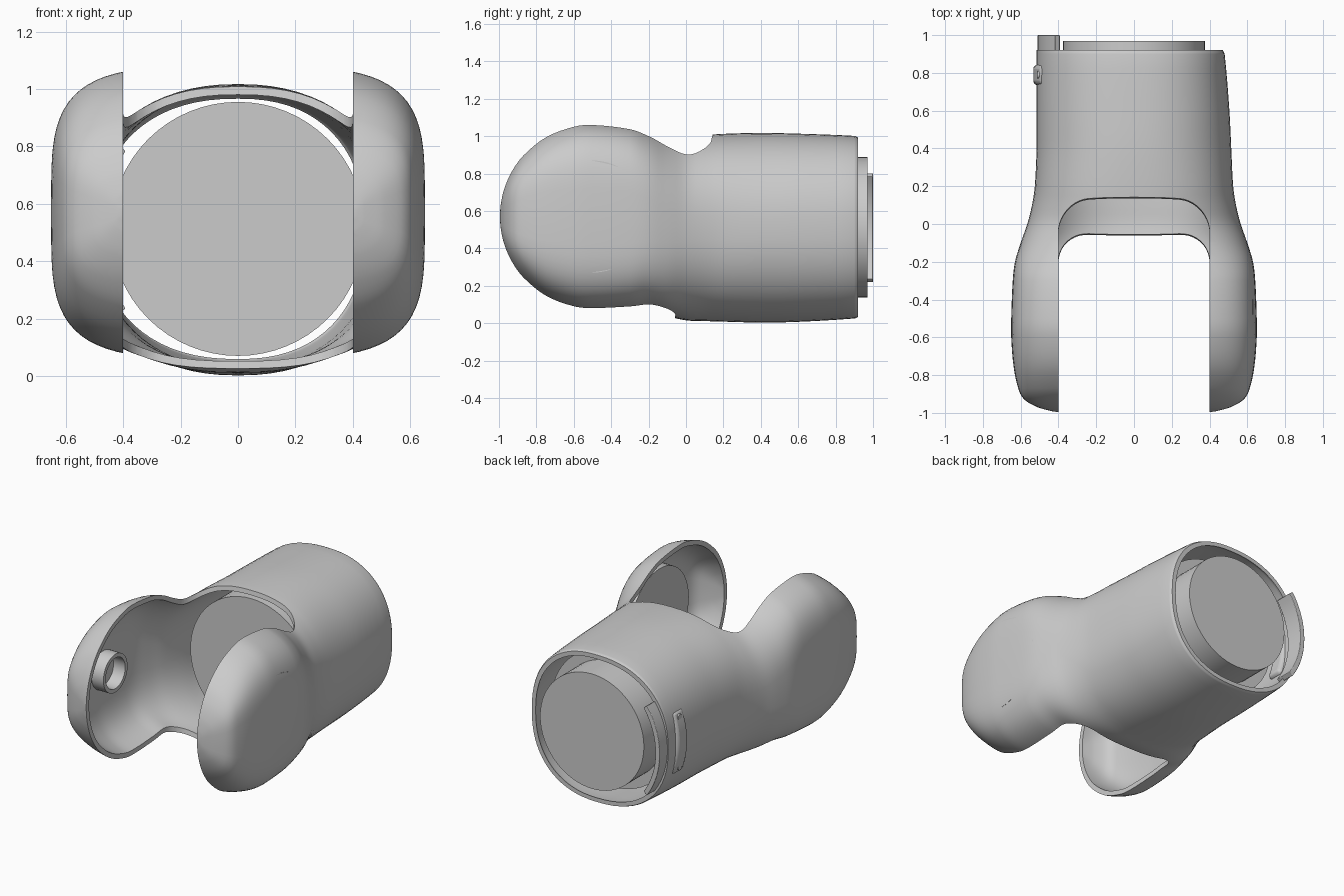
import bpy, bmesh, math
from math import sin, cos, pi
from mathutils import Vector

if "Cube" in bpy.data.objects:
    bpy.data.objects.remove(bpy.data.objects["Cube"])

WALL = 0.028


def finish(name, bm, angle=35):
    bmesh.ops.recalc_face_normals(bm, faces=bm.faces)
    me = bpy.data.meshes.new(name)
    bm.to_mesh(me)
    bm.free()
    ob = bpy.data.objects.new(name, me)
    bpy.context.collection.objects.link(ob)
    smooth(ob, angle)
    return ob


def smooth(ob, angle=35):
    bpy.ops.object.select_all(action='DESELECT')
    ob.select_set(True)
    bpy.context.view_layer.objects.active = ob
    bpy.ops.object.shade_smooth_by_angle(angle=math.radians(angle))


def apply_modifiers(ob):
    bpy.context.view_layer.objects.active = ob
    for m in list(ob.modifiers):
        bpy.ops.object.modifier_apply(modifier=m.name)


def loft(name, rings, loop=False):
    """Bridge equal rings of points; cap the ends, or join last to first."""
    bm = bmesh.new()
    vs = [[bm.verts.new(p) for p in r] for r in rings]
    n = len(vs[0])
    pairs = list(zip(vs, vs[1:]))
    if loop:
        pairs.append((vs[-1], vs[0]))
    for a, b in pairs:
        for i in range(n):
            j = (i + 1) % n
            bm.faces.new((a[i], a[j], b[j], b[i]))
    if not loop:
        bm.faces.new(vs[0])
        bm.faces.new(vs[-1])
    return finish(name, bm)


def lathe(name, profile, centre, axis, n=64, loop=False):
    """Turn (radius, distance) points about the x or y axis."""
    rings = []
    for r, d in profile:
        ring = []
        for k in range(n):
            a = 2 * pi * k / n
            u, v = r * cos(a), r * sin(a)
            p = (d, u, v) if axis == 'x' else (u, d, v)
            ring.append(Vector(centre) + Vector(p))
        rings.append(ring)
    return loft(name, rings, loop)


def wall_arc(name, r0, r1, half_angle, y0, y1, bevel):
    """Curved plate following the left wall of the sleeve."""
    angs = [pi + half_angle * (k / 8 - 1) for k in range(17)]
    pts = [(r1 * cos(a), r1 * sin(a)) for a in angs]
    pts += [(r0 * cos(a), r0 * sin(a)) for a in reversed(angs)]
    ob = loft(name, [[(x, y, 0.51 + z) for x, z in pts] for y in (y0, y1)])
    m = ob.modifiers.new("bevel", 'BEVEL')
    m.width, m.segments, m.limit_method = bevel, 3, 'ANGLE'
    m.angle_limit = math.radians(40)
    apply_modifiers(ob)
    smooth(ob)
    return ob


# Body sections: y, half width, half height, centre height, roundness exponent
SECTIONS = [
    (-.995, .41, .03, .57, 4), (-.99, .44, .092, .57, 4),
    (-.97, .51, .173, .57, 4), (-.93, .58, .259, .57, 4),
    (-.87, .613, .342, .57, 4), (-.75, .638, .441, .57, 4),
    (-.6, .65, .499, .57, 4), (-.5, .65, .509, .57, 4),
    (-.3, .642, .497, .563, 3.8), (-.2, .63, .483, .55, 3.4),
    (-.1, .60, .483, .52, 2.9), (0, .565, .49, .505, 2.5),
    (.1, .54, .497, .508, 2.4), (.2, .525, .502, .51, 2.4),
    (.4, .515, .507, .51, 2.3), (.6, .505, .503, .51, 2.3),
    (.9, .48, .488, .513, 2.3), (.92, .47, .48, .513, 2.3)]


def refine(table, steps=4):
    """Smooth curve through the table rows."""
    def slope(i, c):
        a, b = table[max(i - 1, 0)], table[min(i + 1, len(table) - 1)]
        return (b[c] - a[c]) / (b[0] - a[0])
    out = []
    for i in range(len(table) - 1):
        p, q = table[i], table[i + 1]
        d = q[0] - p[0]
        for s in range(steps):
            t = s / steps
            row = [p[0] + d * t]
            for c in range(1, 5):
                row.append((2*t**3 - 3*t*t + 1) * p[c] + (3*t*t - 2*t**3) * q[c]
                           + (t**3 - 2*t*t + t) * d * slope(i, c)
                           + (t**3 - t*t) * d * slope(i + 1, c))
            out.append(row)
    out.append(list(table[-1]))
    return out


def section(row, wall, n=72):
    y, w, h, zc, e = row
    if wall and y < -.5:
        y = -.5 + (y + .5) * (1 - wall / .495)
    h *= 1 - wall / .5
    ring = []
    for k in range(n):
        c, s = cos(2 * pi * k / n), sin(2 * pi * k / n)
        # the left wall of the sleeve stays nearly straight
        side = max(w, .516) if c < 0 and y > 0 else w
        ring.append((math.copysign(abs(c) ** (2 / e), c) * (side - wall), y,
                     zc + math.copysign(abs(s) ** (2 / e), s) * h))
    return ring


# Hollow shell: sleeve flowing into two rounded side cups
rows = refine(SECTIONS)
shell = loft("shell", [section(r, 0) for r in rows]
             + [section(r, WALL) for r in reversed(rows)])

# Slot between the cups, rounded corners and slanted end
R = .16
corner = [(.4 - R + R * cos(a), -R + R * sin(a))
          for a in [pi / 2 * k / 10 for k in range(11)]]
end = corner + [(-x, y) for x, y in reversed(corner)]
cut_rings = []
for z in (-.1, 1.2):
    y_end = -.066 + .206 * z
    cut_rings.append([(.4, -1.3, z)] + [(x, y + y_end, z) for x, y in end]
                     + [(-.4, -1.3, z)])
cutter = loft("slot_cutter", cut_rings)
cutter.hide_render = True
m = shell.modifiers.new("slot", 'BOOLEAN')
m.operation, m.object, m.solver = 'DIFFERENCE', cutter, 'EXACT'
apply_modifiers(shell)
bpy.data.objects.remove(cutter)
smooth(shell, 35)

# Stepped core inside the sleeve
lathe("core", [(.442, .14), (.442, .76), (.375, .76), (.375, .97)],
      (0, 0, .513), 'y')

# Left cup bearing ring and right cup disc
lathe("bearing_ring", [(.125, -.635), (.125, -.535), (.1, -.535), (.1, -.635)],
      (0, -.5, .57), 'x', 40, loop=True)
lathe("cup_disc", [(.3, .54), (.3, .63)], (0, -.5, .57), 'x', 48)

# Locking tab on the back rim and raised latch on the left wall
wall_arc("rim_tab", .478, .51, math.radians(35), .88, 1.0, .004)
wall_arc("latch", .47, .533, math.radians(23), .735, .845, .025)
for i, a in enumerate((-18, 18)):
    r = math.radians(a)
    lathe("latch_pin_%d" % i, [(.02, -.49), (.02, -.537 * cos(r))],
          (0, .79, .51 + .53 * sin(r)), 'x', 16)
